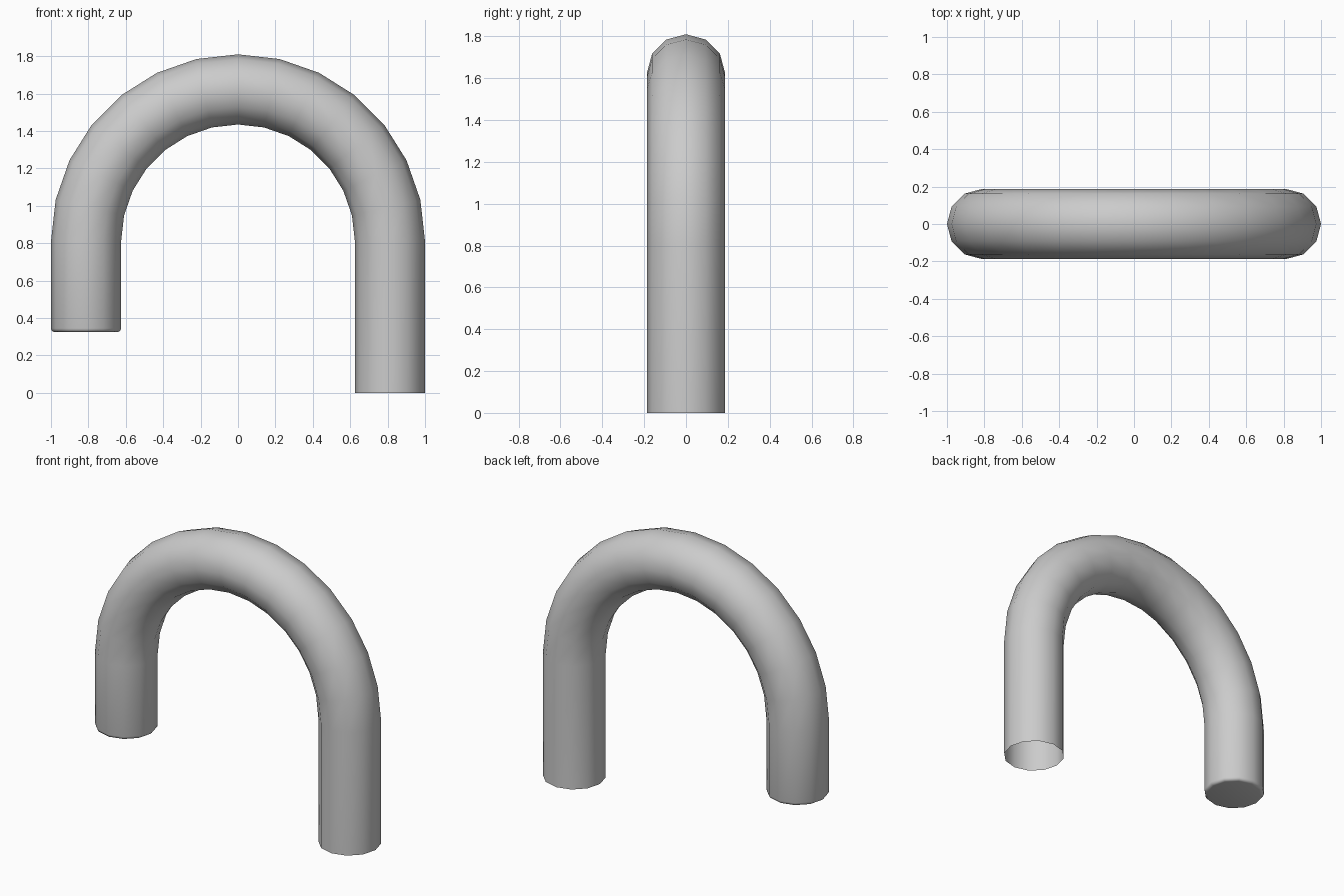
import bpy, bmesh
from math import sin, cos, pi

if "Cube" in bpy.data.objects:
    bpy.data.objects.remove(bpy.data.objects["Cube"])

SIDES, ARC_STEPS = 12, 14
TUBE_R, BEND_R, BEND_Z = 0.1875, 0.8125, 0.81
END_Z, BEVEL = 0.325, 0.02

# Path stations: (x, z, bend angle, tube radius)
stations = [(BEND_R, 0.0, 0.0, TUBE_R)]
for i in range(ARC_STEPS + 1):
    a = pi * i / ARC_STEPS
    stations.append((BEND_R * cos(a), BEND_Z + BEND_R * sin(a), a, TUBE_R))
# Rounded rim at the short, closed end
for i in range(4):
    t = pi / 2 * i / 3
    stations.append((-BEND_R, END_Z + BEVEL * (1 - sin(t)), pi,
                     TUBE_R - BEVEL * (1 - cos(t))))

bm = bmesh.new()


def ring(x, z, a, r):
    verts = []
    for k in range(SIDES):
        p = 2 * pi * k / SIDES
        out = r * cos(p)
        verts.append(bm.verts.new((x + out * cos(a), r * sin(p), z + out * sin(a))))
    return verts


# Tube skin, open at the long leg
rings = [ring(*s) for s in stations]
for lo, hi in zip(rings, rings[1:]):
    for k in range(SIDES):
        n = (k + 1) % SIDES
        bm.faces.new((lo[k], lo[n], hi[n], hi[k]))
# End cap on the short leg
bm.faces.new(rings[-1])
for f in bm.faces:
    f.smooth = True

mesh = bpy.data.meshes.new("hooked_pipe")
bm.to_mesh(mesh)
bm.free()
pipe = bpy.data.objects.new("hooked_pipe", mesh)
bpy.context.collection.objects.link(pipe)
